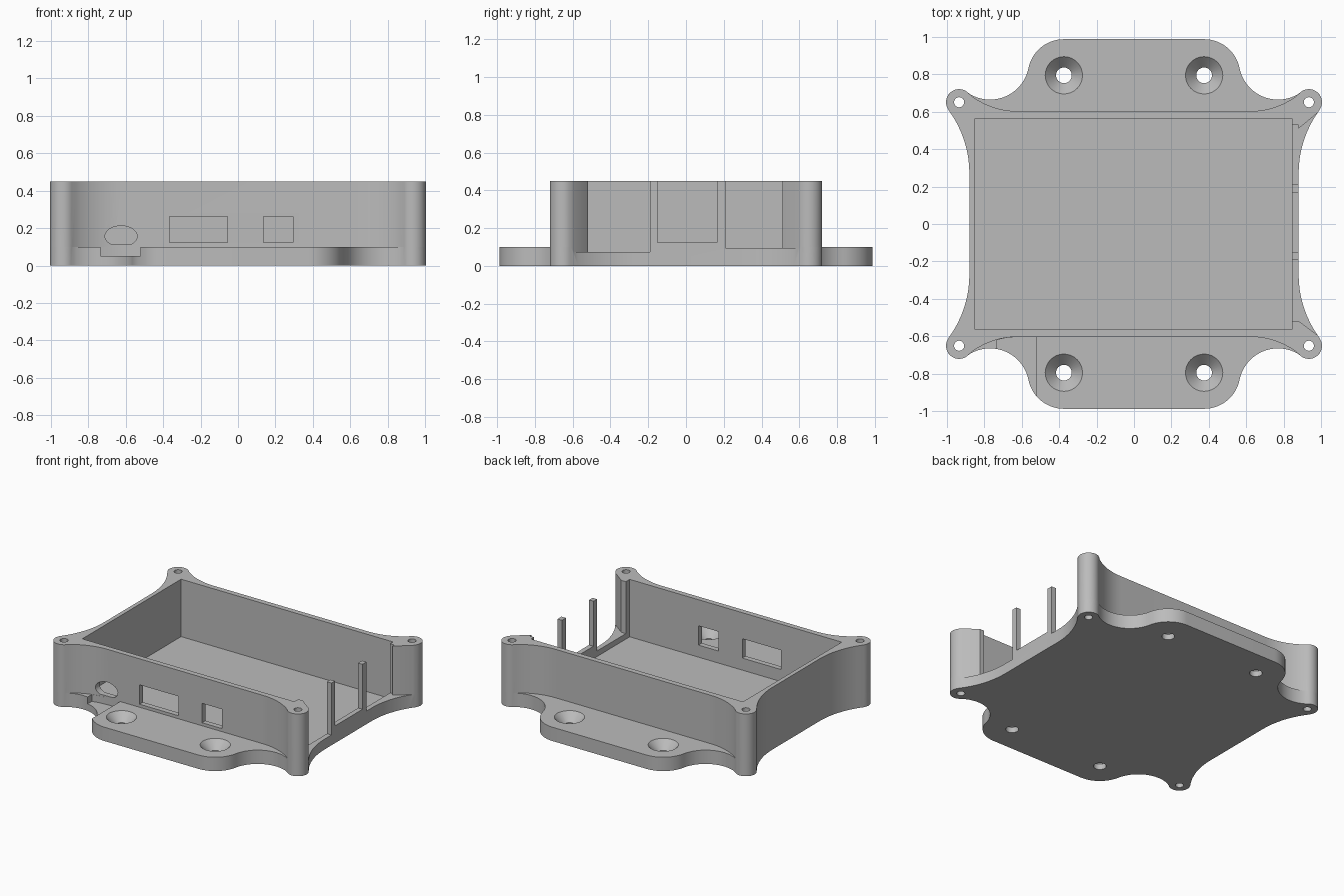
import bpy
import bmesh
from math import atan2, ceil, cos, sin, pi, radians, tau
from mathutils import Matrix

default = bpy.data.objects.get("Cube")
if default:
    bpy.data.objects.remove(default, do_unlink=True)

BASE, TOP, FLOOR = 0.1, 0.45, 0.035
CORNER = (0.935, 0.651)
TAB = (0.375, 0.795)

grey = bpy.data.materials.new("plastic_grey")
grey.use_nodes = True
colour = (0.5, 0.5, 0.5, 1)
grey.diffuse_color = colour
grey.node_tree.nodes["Principled BSDF"].inputs["Base Color"].default_value = colour


def make_object(name, bm):
    bmesh.ops.recalc_face_normals(bm, faces=bm.faces)
    mesh = bpy.data.meshes.new(name)
    bm.to_mesh(mesh)
    bm.free()
    mesh.materials.append(grey)
    obj = bpy.data.objects.new(name, mesh)
    bpy.context.scene.collection.objects.link(obj)
    return obj


def prism(name, points, low, high, along_y=False):
    """Extrude an outline along z, or an x-z outline along y."""
    bm = bmesh.new()
    place = (lambda u, v, w: (u, w, v)) if along_y else (lambda u, v, w: (u, v, w))
    face = bm.faces.new([bm.verts.new(place(u, v, low)) for u, v in points])
    moved = bmesh.ops.extrude_face_region(bm, geom=[face])["geom"]
    verts = [g for g in moved if isinstance(g, bmesh.types.BMVert)]
    bmesh.ops.translate(bm, verts=verts, vec=place(0, 0, high - low))
    return make_object(name, bm)


def cone(name, x, y, low, high, r_low, r_high):
    bm = bmesh.new()
    bmesh.ops.create_cone(bm, cap_ends=True, segments=32, radius1=r_low, radius2=r_high,
                          depth=high - low,
                          matrix=Matrix.Translation((x, y, (low + high) / 2)))
    return make_object(name, bm)


def rect(u0, u1, v0, v1):
    return [(u0, v0), (u1, v0), (u1, v1), (u0, v1)]


def combine(obj, other, operation):
    """Apply a boolean and discard the helper."""
    mod = obj.modifiers.new("combine", "BOOLEAN")
    mod.operation, mod.solver, mod.object = operation, "EXACT", other
    bpy.context.view_layer.update()
    graph = bpy.context.evaluated_depsgraph_get()
    mesh = bpy.data.meshes.new_from_object(obj.evaluated_get(graph))
    obj.modifiers.clear()
    obj.data = mesh
    bpy.data.objects.remove(other, do_unlink=True)


def outline(circles, last):
    """Mirror a quarter outline of touching arcs: (x, y, radius, turn)."""
    step = radians(5)
    quarter = []
    for i, (x, y, r, turn) in enumerate(circles):
        def toward(j):
            return atan2(circles[j][1] - y, circles[j][0] - x)
        a = toward(i - 1) if i else pi
        b = toward(i + 1) if i + 1 < len(circles) else last
        sweep = ((b - a) * turn) % tau
        n = max(2, ceil(sweep / step))
        start = 1 if i else 0
        for k in range(start, n + 1):
            t = a + turn * sweep * k / n
            quarter.append((x + r * cos(t), y + r * sin(t)))
    back = quarter[::-1]
    return (quarter + [(-x, y) for x, y in back]
            + [(-x, -y) for x, y in quarter] + [(x, -y) for x, y in back])


# Outlines: the sides sweep out to round corner posts
side = (1.45, 0.27, 0.57, -1)
corner = (*CORNER, 0.07, 1)
sweep_arc = (0.62, 1.023, 0.42, -1)
scallop = (0.77, 0.875, 0.21, -1)
tab = (*TAB, 0.193, 1)
wall_outline = outline([side, corner, sweep_arc], -pi / 2)
plate_outline = outline([side, corner, scallop, tab], pi / 2)

# Base plate with mounting tabs, notched in front of the round port
case = prism("enclosure_case", plate_outline, 0, BASE)
notch = [(-0.52, -0.603), (-0.62, -0.603), (-0.68, -0.608), (-0.735, -0.62),
         (-0.735, -1.1), (-0.52, -1.1)]
combine(case, prism("notch", notch, 0.05, 0.2), "DIFFERENCE")

# Raised body and its cavity
combine(case, prism("body", wall_outline, BASE, TOP), "UNION")
combine(case, prism("cavity", rect(-0.85, 0.845, -0.564, 0.564), FLOOR, 0.6), "DIFFERENCE")

# Open left wall: three bays separated by two slim posts
front_bay = [(0.8, -0.19), (0.8, -0.52), (0.882, -0.52), (0.985, -0.597),
             (1.1, -0.597), (1.1, -0.19)]
back_bay = [(0.8, 0.21), (1.1, 0.21), (1.1, 0.597), (0.985, 0.597),
            (0.88, 0.51), (0.88, 0.53), (0.8, 0.53)]
bays = [(front_bay, 0.075), (rect(0.8, 1.1, -0.15, 0.165), 0.125), (back_bay, 0.095)]
for points, sill in bays:
    combine(case, prism("bay", points, sill, 0.6), "DIFFERENCE")

# Front ports: two rectangles and one flat-bottomed round
round_port = [(-0.625 + 0.086 * cos(t), max(0.112, 0.157 + 0.055 * sin(t)))
              for t in (tau * k / 40 for k in range(40))]
for points in (rect(-0.365, -0.055, 0.122, 0.262), rect(0.135, 0.295, 0.122, 0.262), round_port):
    combine(case, prism("port", points, -0.75, -0.5, along_y=True), "DIFFERENCE")

# Corner screw holes and countersunk mounting holes
for sx in (-1, 1):
    for sy in (-1, 1):
        x, y = sx * CORNER[0], sy * CORNER[1]
        combine(case, cone("corner_hole", x, y, -0.1, 0.6, 0.027, 0.027), "DIFFERENCE")
        x, y = sx * TAB[0], sy * TAB[1]
        combine(case, cone("mount_hole", x, y, -0.1, 0.06, 0.042, 0.042), "DIFFERENCE")
        combine(case, cone("countersink", x, y, 0.04, 0.12, 0.042, 0.119), "DIFFERENCE")

# Smooth curved walls, crisp edges
bpy.ops.object.select_all(action="DESELECT")
case.select_set(True)
bpy.context.view_layer.objects.active = case
bpy.ops.object.shade_smooth_by_angle(angle=radians(30))
